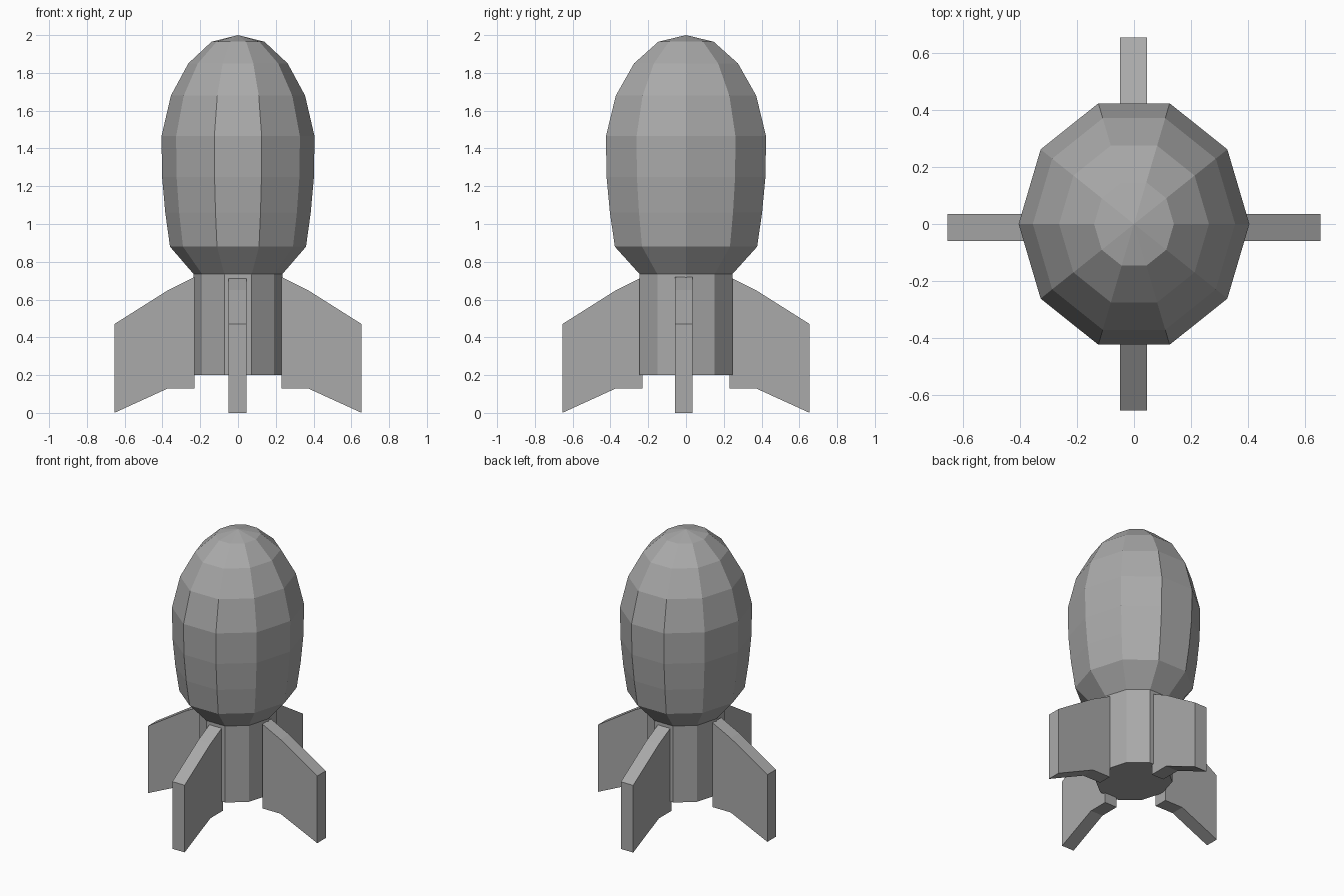
import bpy
import bmesh
from math import cos, sin, pi
from mathutils import Matrix, Vector

default = bpy.data.objects.get("Cube")
if default:
    bpy.data.objects.remove(default, do_unlink=True)

grey = bpy.data.materials.new("plain grey")
grey.use_nodes = True
grey.diffuse_color = (0.4, 0.4, 0.4, 1)
grey.node_tree.nodes["Principled BSDF"].inputs["Base Color"].default_value = grey.diffuse_color


def finish(name, bm):
    bmesh.ops.recalc_face_normals(bm, faces=bm.faces)
    mesh = bpy.data.meshes.new(name)
    bm.to_mesh(mesh)
    bm.free()
    mesh.materials.append(grey)
    obj = bpy.data.objects.new(name, mesh)
    bpy.context.collection.objects.link(obj)
    return obj


# Body: ten-sided rings, slightly deeper than wide, from tail to nose tip
SIDES = 10
DEPTH = 1.1
PROFILE = [(0.235, 0.2), (0.235, 0.735), (0.36, 0.88), (0.385, 1.06), (0.402, 1.25),
           (0.405, 1.465), (0.355, 1.68), (0.263, 1.85), (0.14, 1.965)]

bm = bmesh.new()
rings = []
for radius, z in PROFILE:
    angles = [2 * pi * i / SIDES for i in range(SIDES)]
    rings.append([bm.verts.new((radius * cos(a), radius * DEPTH * sin(a), z)) for a in angles])
tip = bm.verts.new((0, 0, 2))
bm.faces.new(rings[0])
for i in range(SIDES):
    j = (i + 1) % SIDES
    for low, high in zip(rings, rings[1:]):
        bm.faces.new((low[i], low[j], high[j], high[i]))
    bm.faces.new((rings[-1][i], rings[-1][j], tip))
finish("body", bm)

# Fins: one swept outline given thickness, turned to four directions
FIN = [(0.23, 0.72), (0.37, 0.65), (0.655, 0.47), (0.655, 0), (0.37, 0.13), (0.23, 0.13)]
THICK = 0.095


def make_fin(name, turn, shift):
    bm = bmesh.new()
    face = bm.faces.new([bm.verts.new((x, -THICK / 2, z)) for x, z in FIN])
    extruded = bmesh.ops.extrude_face_region(bm, geom=[face], use_keep_orig=True)
    moved = [v for v in extruded["geom"] if isinstance(v, bmesh.types.BMVert)]
    bmesh.ops.translate(bm, verts=moved, vec=(0, THICK, 0))
    place = Matrix.Translation(Vector(shift)) @ Matrix.Rotation(turn * pi / 2, 4, "Z")
    bmesh.ops.transform(bm, matrix=place, verts=bm.verts)
    finish(name, bm)


for turn, side in enumerate(("left", "back", "right", "front")):
    shift = (-0.002, 0, 0) if turn % 2 else (0, -0.012, 0)
    make_fin(side + "_fin", turn, shift)
